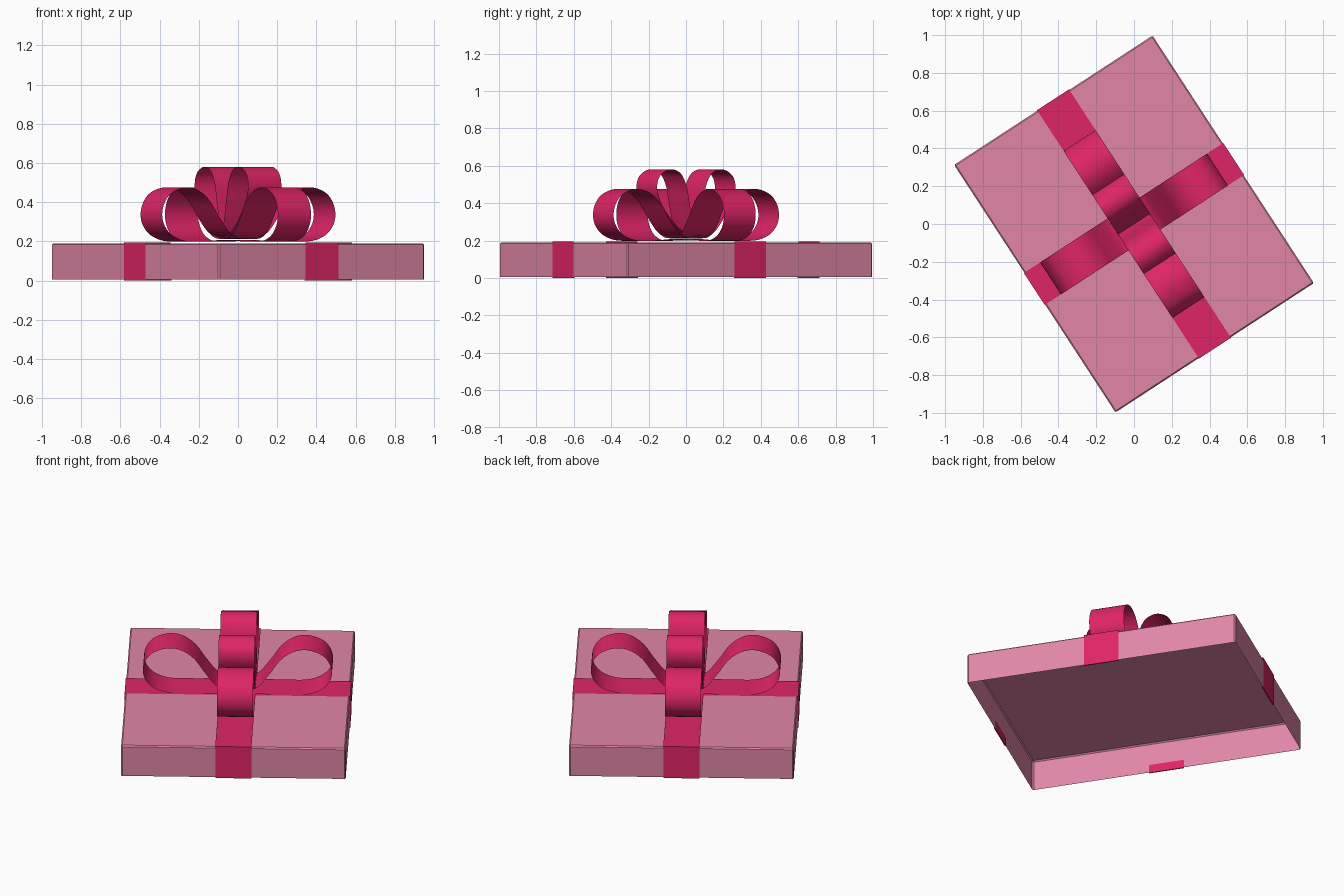
import bpy, bmesh, math
from mathutils import Vector, Matrix

if "Cube" in bpy.data.objects:
    bpy.data.objects.remove(bpy.data.objects["Cube"])

ANGLE = math.radians(33.1)          # the whole gift is turned about z
HALF_W, HALF_L = 0.627, 0.782       # half sizes of the box
Z0, Z1 = 0.004, 0.19                # bottom rim and top of the box
RIBBON_W = 0.202


def material(name, rgb):
    m = bpy.data.materials.new(name)
    m.diffuse_color = (*rgb, 1)
    m.use_nodes = True
    m.node_tree.nodes["Principled BSDF"].inputs["Base Color"].default_value = m.diffuse_color
    return m


PINK = material("soft pink", (0.75, 0.24, 0.39))
CRIMSON = material("crimson ribbon", (0.74, 0.018, 0.135))


def finish(bm, name, mat, turn=0.0):
    """Turn the mesh about z and make an object from it."""
    bm.transform(Matrix.Rotation(ANGLE + turn, 4, 'Z'))
    me = bpy.data.meshes.new(name)
    bm.to_mesh(me)
    bm.free()
    me.materials.append(mat)
    ob = bpy.data.objects.new(name, me)
    bpy.context.collection.objects.link(ob)
    return ob


def strip(name, path, turn, smooth=False):
    """Ribbon band: sweep an (r, z) path across the ribbon width."""
    bm = bmesh.new()
    rows = [[bm.verts.new((r, s * RIBBON_W / 2, z)) for s in (-1, 1)] for r, z in path]
    for a, b in zip(rows, rows[1:]):
        bm.faces.new((a[0], a[1], b[1], b[0])).smooth = smooth
    return finish(bm, name, CRIMSON, turn)


def spline(pts, steps=6):
    """Catmull-Rom curve through the points."""
    p = [Vector(q) for q in [pts[0]] + pts + [pts[-1]]]
    out = []
    for a, b, c, d in zip(p, p[1:], p[2:], p[3:]):
        for i in range(steps):
            t = i / steps
            out.append(0.5 * (2 * b + (c - a) * t + (2 * a - 5 * b + 4 * c - d) * t**2
                              + (3 * b - a - 3 * c + d) * t**3))
    return out + [p[-1]]


# Box shell, open underneath, with finely bevelled edges
bm = bmesh.new()
bmesh.ops.create_cube(bm, size=1)
for v in bm.verts:
    v.co = (v.co.x * 2 * HALF_W, v.co.y * 2 * HALF_L, Z1 if v.co.z > 0 else Z0)
bm.normal_update()
bmesh.ops.delete(bm, geom=[f for f in bm.faces if f.normal.z < -0.5], context='FACES')
bmesh.ops.bevel(bm, geom=[e for e in bm.edges if not e.is_boundary],
                offset=0.007, segments=1, affect='EDGES')
finish(bm, "gift_box", PINK)

# Straps over the box, folded under the rim
for name, h, turn in (("strap_across", HALF_W, 0), ("strap_along", HALF_L, math.pi / 2)):
    half = [(h - 0.004, 0.05), (h - 0.004, 0), (h + 0.003, 0), (h + 0.003, Z1 + 0.004)]
    strip(name, half + [(-r, z) for r, z in reversed(half)], turn)

# Bow loops: four large low ones and two small upright ones
LARGE = [(0, 0.208), (0.12, 0.202), (0.27, 0.199), (0.39, 0.203), (0.475, 0.237),
         (0.522, 0.3), (0.522, 0.375), (0.477, 0.442), (0.39, 0.475), (0.31, 0.462),
         (0.24, 0.41), (0.18, 0.325), (0.12, 0.25), (0.06, 0.218), (0, 0.212)]
SMALL = [(0, 0.222), (0.09, 0.252), (0.17, 0.325), (0.225, 0.405), (0.25, 0.48),
         (0.232, 0.545), (0.17, 0.58), (0.105, 0.563), (0.065, 0.5), (0.043, 0.4),
         (0.022, 0.3), (0, 0.226)]
for i in range(4):
    strip(f"bow_large_loop_{i + 1}", spline(LARGE), i * math.pi / 2, True)
for i in (1, 3):
    strip(f"bow_small_loop_{i // 2 + 1}", spline(SMALL), i * math.pi / 2, True)
